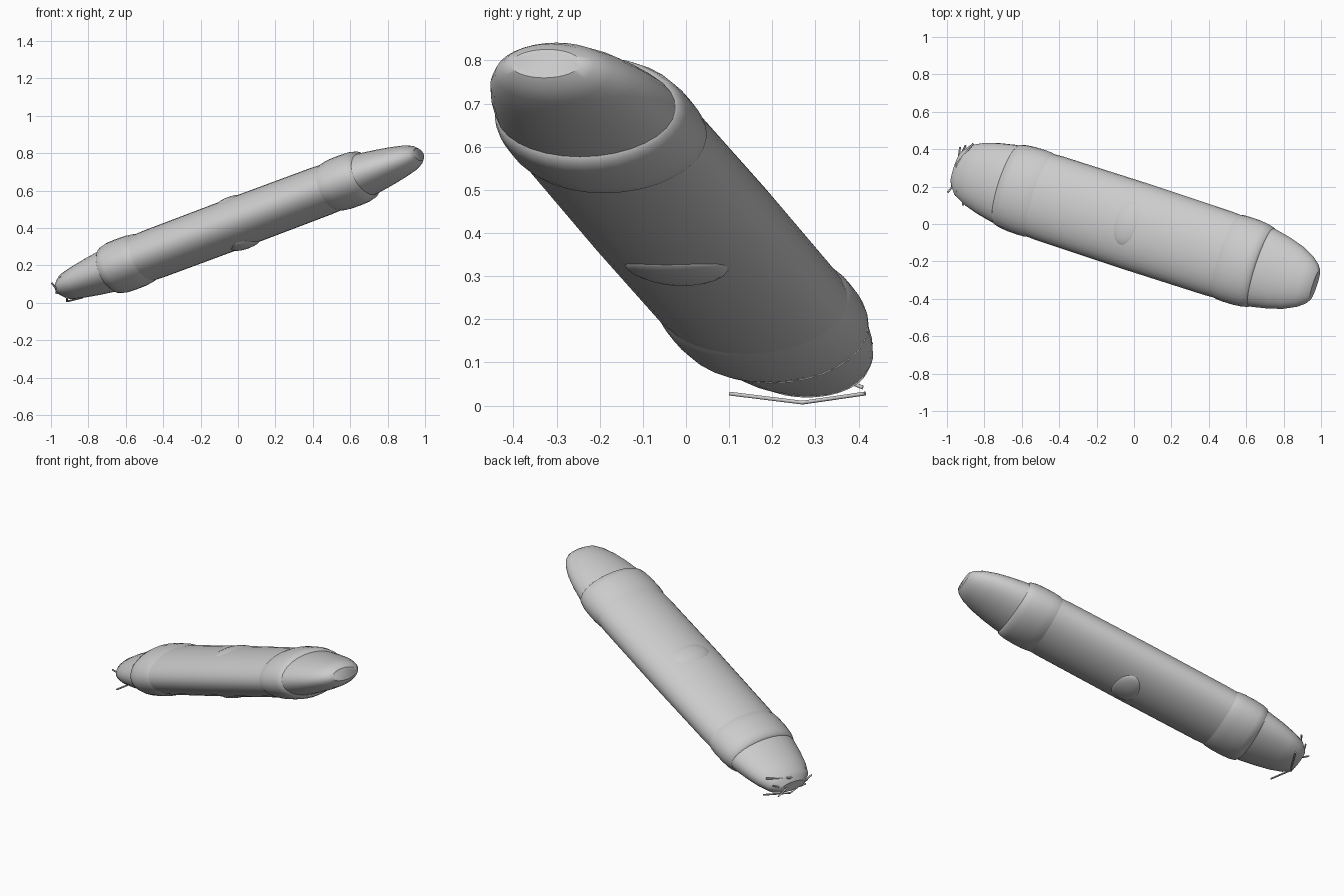
import bpy, bmesh, math
from mathutils import Vector, Matrix

if "Cube" in bpy.data.objects:
    bpy.data.objects.remove(bpy.data.objects["Cube"])

# Tilted frame: X runs along the hull, Y across it, Z through its thickness
D = Vector((1, -0.326, 0.375)).normalized()
W = Vector((-D.y, D.x, 0)).normalized()
U = D.cross(W)
FRAME = Matrix((D, W, U)).transposed().to_4x4()
FRAME.translation = Vector((0.0, -0.01, 0.43))
SEG = 32


def add_object(name, bm, matrix=None, angle=40):
    bmesh.ops.recalc_face_normals(bm, faces=bm.faces)
    me = bpy.data.meshes.new(name)
    bm.to_mesh(me)
    bm.free()
    ob = bpy.data.objects.new(name, me)
    bpy.context.collection.objects.link(ob)
    if matrix:
        ob.matrix_world = matrix
    bpy.ops.object.select_all(action='DESELECT')
    ob.select_set(True)
    bpy.context.view_layer.objects.active = ob
    bpy.ops.object.shade_smooth_by_angle(angle=math.radians(angle))
    return ob


def loft(name, stations, side=1):
    """Elliptical rings (position, half width, half thickness), capped."""
    bm = bmesh.new()
    rings = []
    for t, a, b in stations:
        rings.append([bm.verts.new((side * t,
                                    a * math.cos(2 * math.pi * i / SEG),
                                    b * math.sin(2 * math.pi * i / SEG)))
                      for i in range(SEG)])
    for r, q in zip(rings, rings[1:]):
        for i in range(SEG):
            j = (i + 1) % SEG
            bm.faces.new((r[i], r[j], q[j], q[i]))
    bm.faces.new(rings[0])
    bm.faces.new(rings[-1])
    return add_object(name, bm, FRAME)


# Main hull
loft("hull", [(-0.72, 0.225, 0.125), (-0.5, 0.235, 0.134), (0, 0.238, 0.136),
              (0.5, 0.235, 0.134), (0.72, 0.225, 0.125)])

# Collars and tapered ends
for side, label in ((1, "upper"), (-1, "lower")):
    loft(label + "_collar", [(0.545, 0.228, 0.128), (0.57, 0.236, 0.137),
                             (0.61, 0.238, 0.143), (0.67, 0.237, 0.144),
                             (0.72, 0.232, 0.142), (0.755, 0.224, 0.133),
                             (0.77, 0.205, 0.112)], side)
    k = 1.0 if side == 1 else 0.985
    loft(label + "_end", [(0.70, 0.224, 0.124), (0.78, 0.216, 0.116),
                          (0.87, 0.198, 0.103), (0.95, 0.175, 0.089),
                          (1.02, 0.142, 0.073), (1.06 * k, 0.112, 0.056),
                          (1.08 * k, 0.085, 0.035)], side)

# Shallow oval bulges on the top and underside
for sgn, label in ((1, "top_bulge"), (-1, "underside_bulge")):
    bm = bmesh.new()
    bmesh.ops.create_uvsphere(bm, u_segments=24, v_segments=12, radius=1)
    for v in bm.verts:
        x, y, z = v.co
        h = 0.122 if sgn == 1 else 0.127
        v.co = (0.078 * x, 0.125 * y,
                sgn * (h - 0.2 * (0.125 * y) ** 2 / 0.24) + 0.022 * z)
    add_object(label, bm, FRAME)


# Thin bent feelers at the lower end
def feeler(name, points, r=0.005):
    cu = bpy.data.curves.new(name, 'CURVE')
    cu.dimensions = '3D'
    cu.bevel_depth = r
    cu.bevel_resolution = 1
    cu.use_fill_caps = True
    sp = cu.splines.new('POLY')
    sp.points.add(len(points) - 1)
    for p, c in zip(sp.points, points):
        p.co = (*c, 1)
    ob = bpy.data.objects.new(name, cu)
    bpy.context.collection.objects.link(ob)


feeler("bottom_feeler", [(-0.915, 0.10, 0.028), (-0.915, 0.27, 0.007), (-0.83, 0.415, 0.028)])
feeler("top_feeler", [(-0.95, 0.17, 0.135), (-0.95, 0.32, 0.13), (-0.86, 0.43, 0.144)])
feeler("left_middle_feeler", [(-0.955, 0.22, 0.055), (-0.995, 0.17, 0.105)])
feeler("left_low_feeler", [(-0.96, 0.24, 0.05), (-0.975, 0.20, 0.055)])
feeler("right_middle_feeler", [(-0.94, 0.34, 0.07), (-0.90, 0.42, 0.104)])
feeler("right_low_feeler", [(-0.94, 0.34, 0.07), (-0.93, 0.41, 0.042)])
